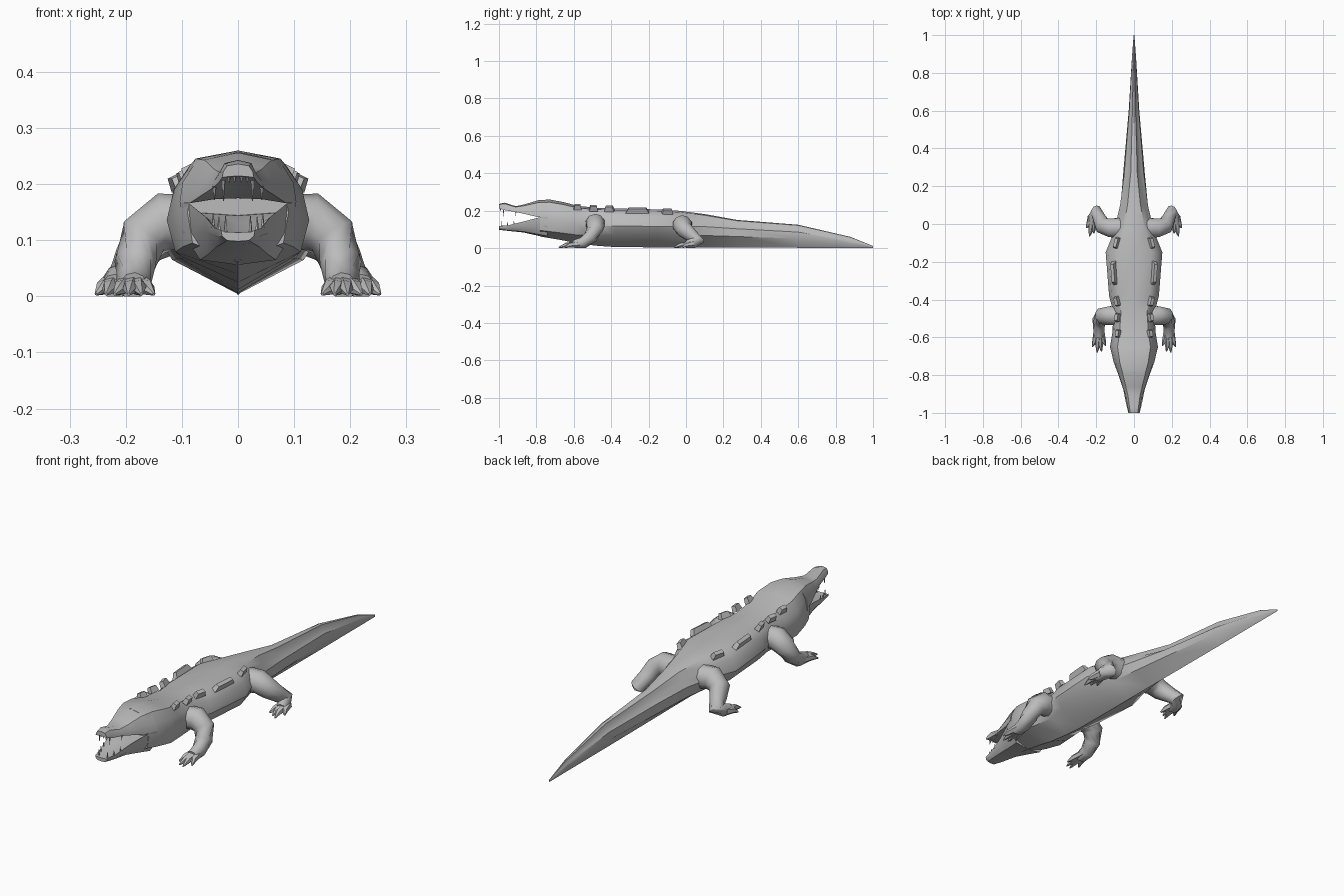
import bpy, bmesh, math
from mathutils import Vector, Euler

old = bpy.data.objects.get("Cube")
if old:
    bpy.data.objects.remove(old)

grey = bpy.data.materials.new("hide grey")
grey.use_nodes = True
COLOUR = (0.5, 0.5, 0.5, 1)
grey.diffuse_color = COLOUR
grey.node_tree.nodes["Principled BSDF"].inputs["Base Color"].default_value = COLOUR


def finish(name, bm, angle=35):
    bmesh.ops.recalc_face_normals(bm, faces=bm.faces)
    mesh = bpy.data.meshes.new(name)
    bm.to_mesh(mesh)
    bm.free()
    mesh.materials.append(grey)
    ob = bpy.data.objects.new(name, mesh)
    bpy.context.collection.objects.link(ob)
    bpy.context.view_layer.objects.active = ob
    ob.select_set(True)
    bpy.ops.object.shade_smooth_by_angle(angle=math.radians(angle))
    ob.select_set(False)
    return ob


def skin(bm, rings):
    """Bridge rings of points and cap both ends."""
    loops = [[bm.verts.new(p) for p in ring] for ring in rings]
    n = len(loops[0])
    for a, b in zip(loops, loops[1:]):
        for i in range(n):
            j = (i + 1) % n
            bm.faces.new((a[i], a[j], b[j], b[i]))
    bm.faces.new(loops[0])
    bm.faces.new(loops[-1])


def section(y, top, bottom, width, profile):
    """Closed symmetrical cross-section from a half profile of fractions."""
    half = [(x * width, bottom + z * (top - bottom)) for x, z in profile]
    other = [(-x, z) for x, z in half[-2:0:-1]]
    return [(x, y, z) for x, z in half + other]


def blend(a, b, t):
    return [Vector(p).lerp(Vector(q), t) for p, q in zip(a, b)]


# Half cross-sections, from the spine to the keel
HEAD = [(0, 1), (.7, .93), (.9, .72), (1, .45), (.9, .17), (0, 0)]
TRUNK = [(0, 1), (.62, .96), (.9, .82), (1, .55), (.78, .3), (0, 0)]
TAIL = [(0, 1), (.3, .97), (.5, .78), (.9, .68), (1, .4), (0, 0)]
UPPER = [(0, 1), (.7, .86), (.95, .4), (1, 0), (.5, .08), (0, .1)]
LOWER = [(0, .8), (.8, .85), (1, 1), (.95, .5), (.65, .08), (0, 0)]

# Trunk and tail: y, top, bottom, half width
stations = [
    (-.78, .257, .062, .09), (-.73, .26, .054, .108), (-.65, .245, .04, .127),
    (-.58, .226, .025, .115), (-.47, .215, .012, .108), (-.38, .212, .006, .132),
    (-.15, .207, .004, .15), (-.04, .2, .004, .108), (.1, .182, .004, .078),
    (.27, .151, .003, .057), (.6, .125, .002, .028), (.88, .06, .002, .011),
    (1, .012, .002, .002)]
rings = []
for y, top, bottom, width in stations:
    if y < -.4:
        profile = blend(HEAD, TRUNK, max(0, min(1, (y + .7) / .3)))
    else:
        profile = blend(TRUNK, TAIL, max(0, min(1, (y + .1) / .35)))
    rings.append(section(y, top, bottom, width, profile))
bm = bmesh.new()
skin(bm, rings)
finish("body_and_tail", bm)

# Open jaws
jaws = {
    "upper_jaw": (UPPER, [(-.74, .256, .168, .104), (-.79, .256, .166, .086),
                          (-.86, .235, .182, .062), (-.91, .224, .193, .045),
                          (-.97, .243, .203, .034), (-1, .236, .212, .028)]),
    "lower_jaw": (LOWER, [(-.74, .17, .056, .104), (-.79, .163, .066, .084),
                          (-.87, .142, .084, .058), (-.95, .122, .092, .042),
                          (-1, .118, .098, .03)])}
for name, (profile, rows) in jaws.items():
    bm = bmesh.new()
    skin(bm, [section(*row, profile) for row in rows])
    finish(name, bm)


def tube(bm, path, sides=10):
    """Tapered limb through (x, y, z, radius) points."""
    pts = [Vector(p[:3]) for p in path]
    rings = []
    for i, p in enumerate(pts):
        t = (pts[min(i + 1, len(pts) - 1)] - pts[max(i - 1, 0)]).normalized()
        u = t.cross(Vector((0.2, 0.3, 1))).normalized()
        v = t.cross(u)
        ring = []
        for k in range(sides):
            a = math.tau * k / sides
            q = p + (u * math.cos(a) + v * math.sin(a)) * path[i][3]
            q.z = max(q.z, 0)
            ring.append(q)
        rings.append(ring)
    skin(bm, rings)


def mirror(bm):
    dup = bmesh.ops.duplicate(bm, geom=bm.verts[:] + bm.edges[:] + bm.faces[:])
    for item in dup["geom"]:
        if isinstance(item, bmesh.types.BMVert):
            item.co.x *= -1


def leg_pair(name, limb, foot, toes):
    bm = bmesh.new()
    tube(bm, limb)
    fx, fy = foot
    for tx, ty in toes:
        mx, my = fx + (tx - fx) * .65, fy + (ty - fy) * .6
        tube(bm, [(fx + (tx - fx) * .3, fy + .02, .022, .018),
                  (mx, my, .016, .014), (tx, ty, .004, .003)], 6)
    mirror(bm)
    finish(name, bm, 50)


# Legs with clawed feet
leg_pair("front_legs",
         [(.07, -.49, .13, .05), (.13, -.485, .133, .052), (.168, -.488, .105, .046),
          (.183, -.51, .06, .038), (.186, -.55, .028, .032), (.186, -.6, .018, .025)],
         (.186, -.58), [(.15, -.645), (.172, -.675), (.195, -.68), (.22, -.65)])
leg_pair("hind_legs",
         [(.06, -.02, .12, .055), (.125, -.02, .125, .052), (.165, -.01, .1, .045),
          (.185, .03, .066, .036), (.2, .065, .034, .034), (.212, .04, .026, .03),
          (.22, 0, .017, .023)],
         (.217, .02), [(.185, -.035), (.212, -.05), (.235, -.065), (.253, -.02)])

# Bony plates along both sides of the back: x, y, z, length, yaw
bm = bmesh.new()
for x, y, z, length, yaw in [(.093, -.1, .197, .062, .25), (.108, -.26, .202, .125, -.08),
                             (.092, -.41, .211, .052, -.25), (.09, -.495, .214, .046, .15),
                             (.086, -.58, .22, .042, .1)]:
    cube = bmesh.ops.create_cube(bm, size=1)["verts"]
    turn = Euler((0, .45, yaw)).to_matrix()
    for v in cube:
        taper = .75 if v.co.z > 0 else 1
        size = Vector((.024 * taper, length * taper, .026))
        v.co = turn @ (v.co * size) + Vector((x, y, z))
mirror(bm)
finish("back_plates", bm)

# Teeth: x, y, root height, signed length
bm = bmesh.new()
for x, y, z, length in [(.026, -.975, .21, -.04), (.016, -.99, .215, -.013),
                        (.006, -.993, .215, -.013), (.042, -.91, .197, -.025),
                        (.022, -.985, .112, .032), (.034, -.955, .116, .026),
                        (.044, -.92, .122, .025)]:
    tube(bm, [(x, y, z, .004), (x, y, z + length, .0006)], 5)
mirror(bm)
finish("teeth", bm)
